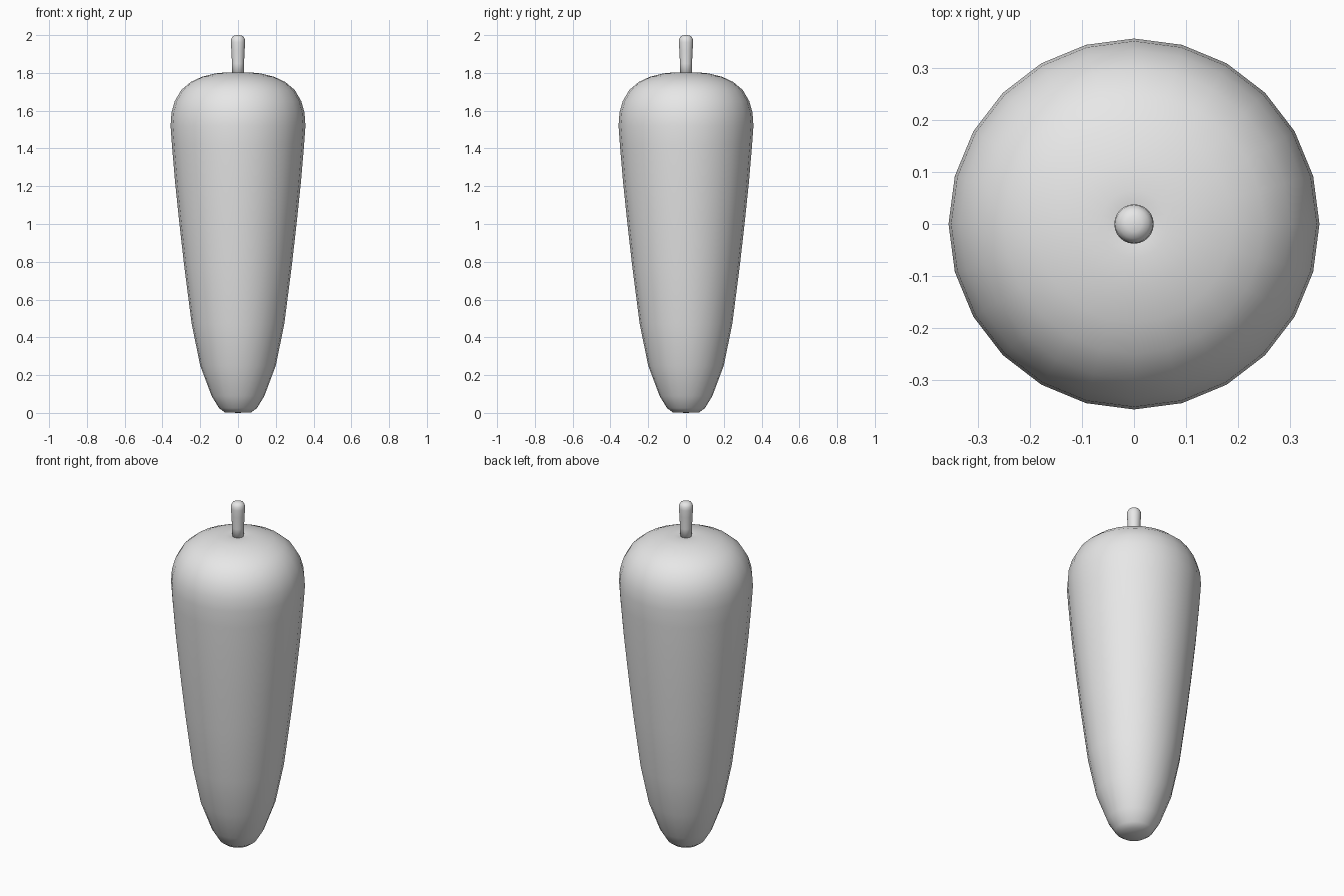
import bpy, bmesh
from math import cos, sin, tau

if "Cube" in bpy.data.objects:
    bpy.data.objects.remove(bpy.data.objects["Cube"], do_unlink=True)

grey = bpy.data.materials.new("light grey")
grey.use_nodes = True
grey.diffuse_color = (0.8, 0.8, 0.8, 1)
grey.node_tree.nodes["Principled BSDF"].inputs["Base Color"].default_value = (0.8, 0.8, 0.8, 1)


def lathe(name, profile, sides):
    """Revolve (radius, height) points round z; zero radius closes to a pole."""
    bm = bmesh.new()
    rings = []
    for r, z in profile:
        count = sides if r > 0 else 1
        rings.append([bm.verts.new((r * cos(tau * i / sides), r * sin(tau * i / sides), z))
                      for i in range(count)])
    for low, high in zip(rings, rings[1:]):
        for i in range(sides):
            j = (i + 1) % sides
            corners = [low[i % len(low)], low[j % len(low)],
                       high[j % len(high)], high[i % len(high)]]
            bm.faces.new(list(dict.fromkeys(corners)))
    bmesh.ops.recalc_face_normals(bm, faces=bm.faces)
    for face in bm.faces:
        face.smooth = True
    mesh = bpy.data.meshes.new(name)
    bm.to_mesh(mesh)
    bm.free()
    mesh.materials.append(grey)
    obj = bpy.data.objects.new(name, mesh)
    bpy.context.collection.objects.link(obj)
    return obj


# Tapering body with a blunt tip and rounded shoulders
lathe("body", [
    (0, 0), (0.07, 0.003), (0.1, 0.025), (0.14, 0.09), (0.2, 0.25), (0.245, 0.47),
    (0.285, 0.78), (0.31, 1.0), (0.333, 1.22), (0.35, 1.42), (0.357, 1.52),
    (0.352, 1.59), (0.335, 1.65), (0.3, 1.71), (0.25, 1.752), (0.19, 1.78),
    (0.12, 1.797), (0.065, 1.803), (0.04, 1.801), (0, 1.795)], 24)

# Stalk that widens towards its rounded end
lathe("stalk", [
    (0, 1.78), (0.03, 1.79), (0.032, 1.85), (0.035, 1.92), (0.038, 1.962),
    (0.036, 1.98), (0.028, 1.993), (0.015, 1.999), (0, 2.0)], 24)
